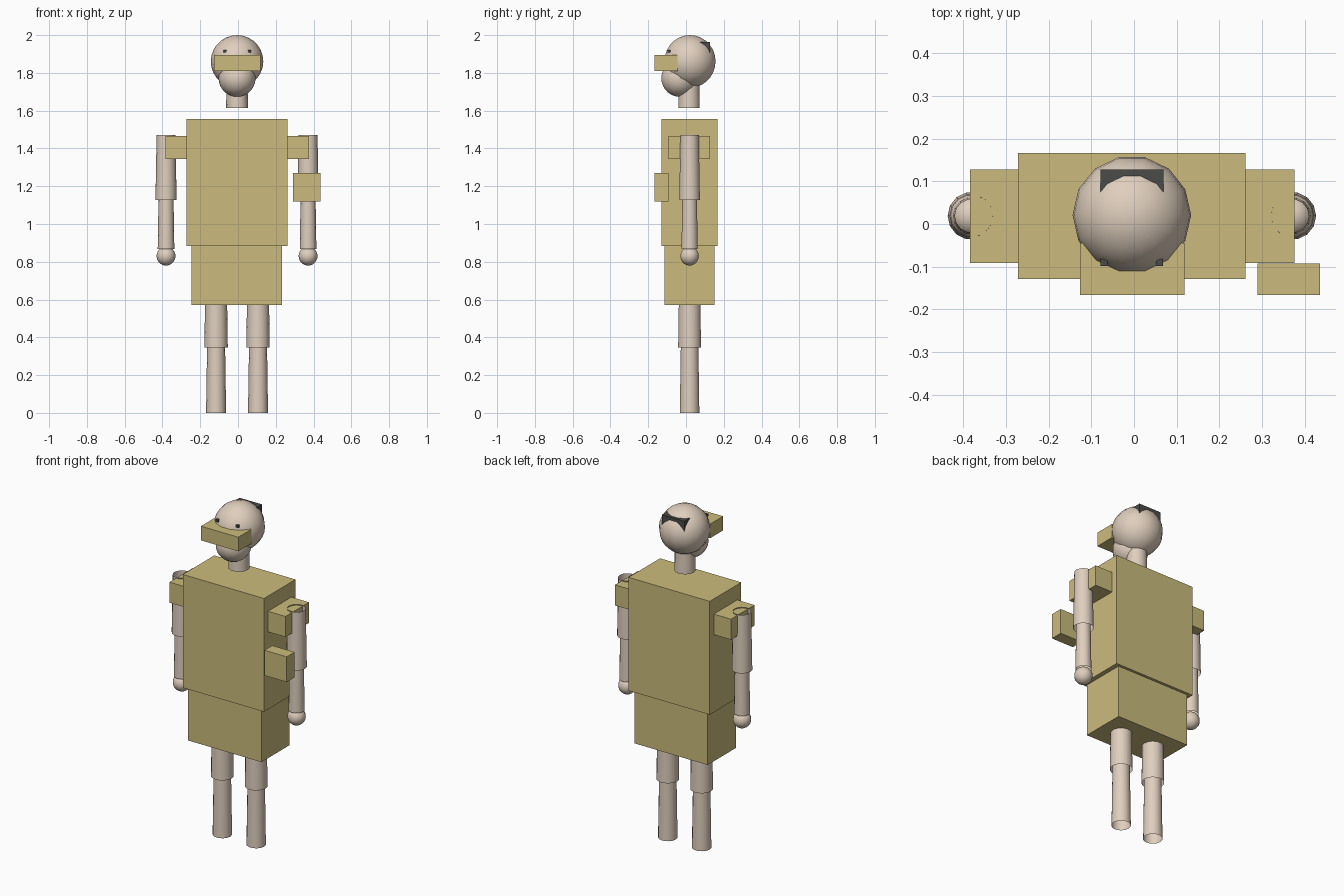
import bpy, bmesh, math
from mathutils import Matrix, Vector

cube = bpy.data.objects.get("Cube")
if cube:
    bpy.data.objects.remove(cube, do_unlink=True)


def material(name, rgb):
    mat = bpy.data.materials.new(name)
    mat.use_nodes = True
    mat.diffuse_color = (*rgb, 1)
    mat.node_tree.nodes["Principled BSDF"].inputs["Base Color"].default_value = (*rgb, 1)
    return mat


skin = material("skin", (0.74, 0.62, 0.51))
khaki = material("khaki cloth", (0.60, 0.50, 0.205))
dark = material("dark grey", (0.07, 0.07, 0.065))

SIDES = 14
TURN = Matrix.Rotation(math.pi / 2, 4, "Z")  # puts a corner of each round part on the x axis


def finish(name, bm, mat, smooth=False):
    mesh = bpy.data.meshes.new(name)
    for face in bm.faces:
        face.smooth = smooth
    bm.to_mesh(mesh)
    bm.free()
    mesh.materials.append(mat)
    obj = bpy.data.objects.new(name, mesh)
    bpy.context.collection.objects.link(obj)
    return obj


def box(name, low, high, mat):
    low, high = Vector(low), Vector(high)
    bm = bmesh.new()
    bmesh.ops.create_cube(bm, size=1)
    bmesh.ops.scale(bm, vec=high - low, verts=bm.verts)
    bmesh.ops.translate(bm, vec=(low + high) / 2, verts=bm.verts)
    return finish(name, bm, mat)


def ball(name, centre, radius, mat):
    bm = bmesh.new()
    bmesh.ops.create_uvsphere(bm, u_segments=SIDES, v_segments=SIDES, radius=radius,
                              matrix=Matrix.Translation(centre) @ TURN)
    return finish(name, bm, mat, True)


def tube(name, x, y, z_low, z_high, r_low, r_high):
    """Open-ended tapered limb section."""
    bm = bmesh.new()
    place = Matrix.Translation((x, y, (z_low + z_high) / 2)) @ TURN
    bmesh.ops.create_cone(bm, cap_ends=False, segments=SIDES, radius1=r_low,
                          radius2=r_high, depth=z_high - z_low, matrix=place)
    return finish(name, bm, skin, True)


MID = -0.005   # the body's middle line
DEPTH = 0.019  # the limbs' centre depth

# Clothing blocks
box("torso", (-0.272, -0.129, 0.883), (0.261, 0.166, 1.555), khaki)
box("skirt", (-0.247, -0.115, 0.572), (0.234, 0.15, 0.883), khaki)
box("shoulder_bar", (-0.385, -0.092, 1.343), (0.376, 0.128, 1.465), khaki)
box("arm_pouch", (0.29, -0.166, 1.12), (0.436, -0.093, 1.27), khaki)
box("visor", (-0.127, -0.166, 1.81), (0.118, -0.044, 1.894), khaki)

# Head
ball("head", (MID, 0.021, 1.861), 0.139, skin)
ball("jaw", (MID, -0.035, 1.772), 0.098, skin)
tube("neck", MID, 0.016, 1.613, 1.78, 0.058, 0.055)
box("hair_clip", (-0.079, 0.03, 1.88), (0.069, 0.128, 1.963), dark)

# Paired parts
for side, s in (("right", -1), ("left", 1)):
    eye = Vector((MID + s * 0.065, -0.09, 1.915))
    half = Vector((0.008, 0.008, 0.007))
    box(side + "_eye", eye - half, eye + half, dark)

    arm = MID + s * 0.376
    tube(side + "_upper_arm", arm, DEPTH, 1.126, 1.47, 0.056, 0.05)
    tube(side + "_forearm", arm, DEPTH, 0.868, 1.18, 0.044, 0.039)
    ball(side + "_hand", (arm, DEPTH, 0.83), 0.05, skin)

    leg = MID + s * 0.111
    tube(side + "_thigh", leg, DEPTH, 0.347, 0.75, 0.062, 0.056)
    tube(side + "_shin", leg, DEPTH, 0, 0.4, 0.053, 0.047)
